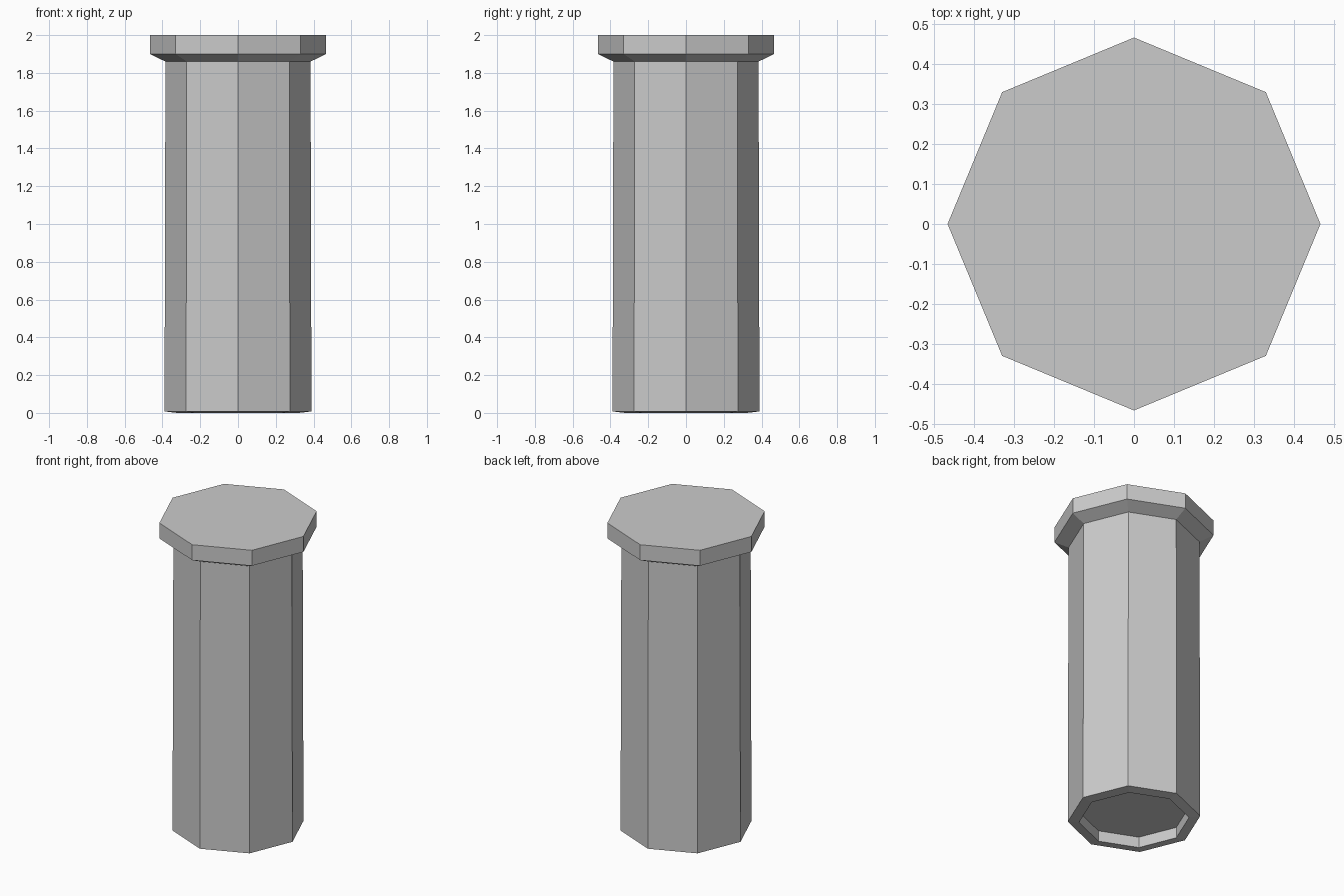
import bpy
import bmesh
from math import cos, sin, tau

cube = bpy.data.objects.get("Cube")
if cube:
    bpy.data.objects.remove(cube)

SIDES = 8

# Plain grey metal
grey = bpy.data.materials.new("grey metal")
grey.use_nodes = True
colour = (0.6, 0.6, 0.6, 1)
grey.diffuse_color = colour
grey.node_tree.nodes["Principled BSDF"].inputs["Base Color"].default_value = colour


def turned_solid(name, profile):
    """Revolve (radius, z) points in flat facets and cap both ends."""
    bm = bmesh.new()
    rings = []
    for radius, z in profile:
        angles = [tau * i / SIDES for i in range(SIDES)]
        rings.append([bm.verts.new((radius * cos(a), radius * sin(a), z)) for a in angles])
    for low, high in zip(rings, rings[1:]):
        for i in range(SIDES):
            j = (i + 1) % SIDES
            bm.faces.new((low[i], low[j], high[j], high[i]))
    bm.faces.new(rings[0][::-1])
    bm.faces.new(rings[-1])
    bmesh.ops.recalc_face_normals(bm, faces=bm.faces)
    mesh = bpy.data.meshes.new(name)
    bm.to_mesh(mesh)
    bm.free()
    mesh.materials.append(grey)
    obj = bpy.data.objects.new(name, mesh)
    bpy.context.collection.objects.link(obj)
    return obj


# Recessed base, sloping rim, tapered shaft, flared head with a flat top
turned_solid("rivet_body", [
    (0.323, 0.07),
    (0.323, 0.0),
    (0.389, 0.008),
    (0.384, 1.86),
    (0.467, 1.9),
    (0.467, 2.0),
])
